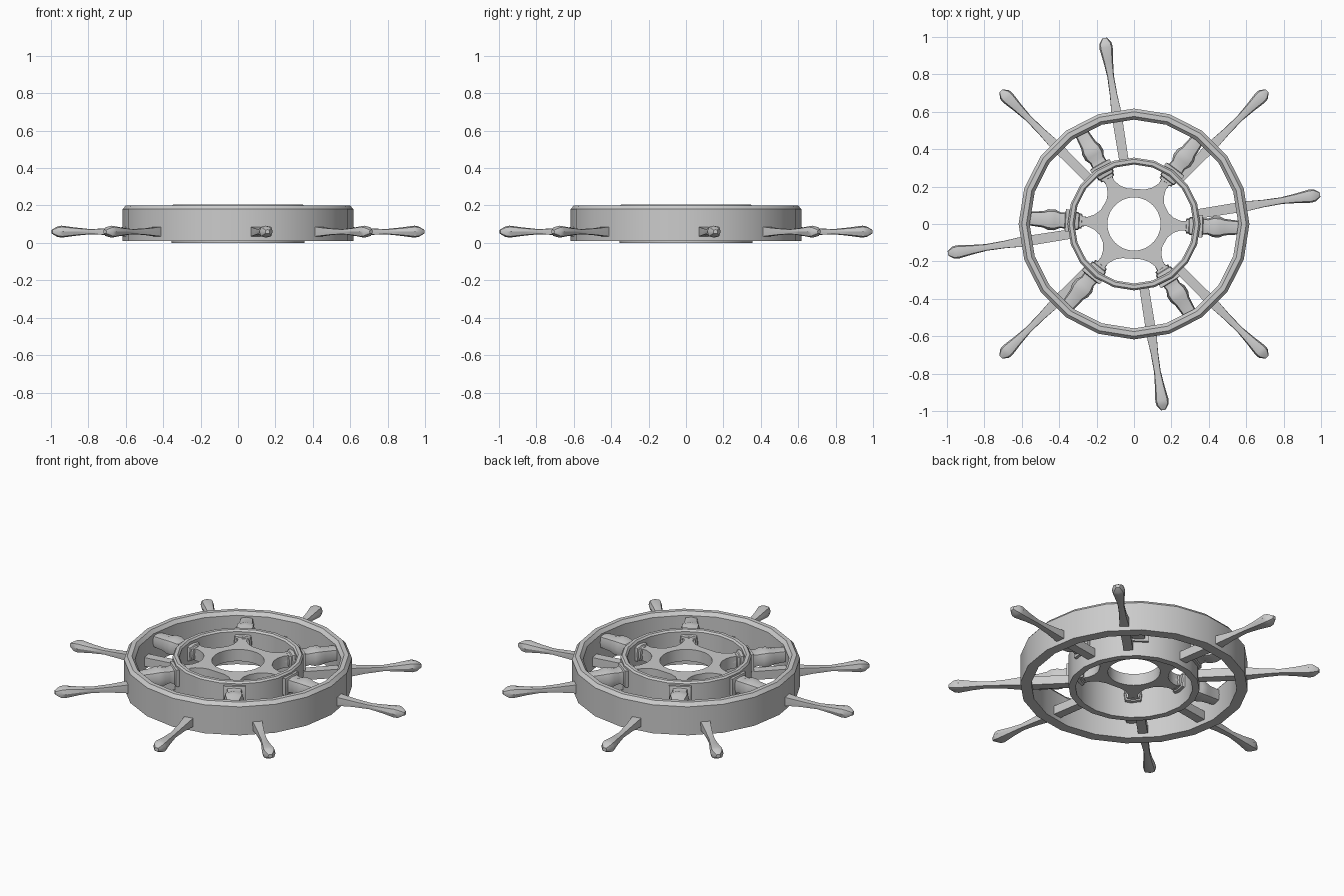
import bpy, bmesh
from math import cos, sin, pi, radians, atan2

if "Cube" in bpy.data.objects:
    bpy.data.objects.remove(bpy.data.objects["Cube"])


def finish(bm, name):
    bmesh.ops.recalc_face_normals(bm, faces=bm.faces)
    me = bpy.data.meshes.new(name)
    bm.to_mesh(me)
    bm.free()
    ob = bpy.data.objects.new(name, me)
    bpy.context.collection.objects.link(ob)
    bpy.ops.object.select_all(action='DESELECT')
    ob.select_set(True)
    bpy.context.view_layer.objects.active = ob
    bpy.ops.object.shade_smooth_by_angle(angle=radians(32))
    return ob


def bridge(bm, a, b):
    n = len(a)
    for i in range(n):
        j = (i + 1) % n
        bm.faces.new((a[i], a[j], b[j], b[i]))


def ring(name, profile, sides):
    """Revolve a closed (radius, z) profile."""
    bm = bmesh.new()
    loops = [[bm.verts.new((r * cos(2 * pi * k / sides), r * sin(2 * pi * k / sides), z))
              for r, z in profile] for k in range(sides)]
    for k in range(sides):
        bridge(bm, loops[k], loops[(k + 1) % sides])
    return finish(bm, name)


def turned(name, stations, angle, z):
    """Loft (radius, half width, half height, squareness) sections outward."""
    bm = bmesh.new()
    ca, sa = cos(angle), sin(angle)
    loops = []
    for r, w, h, q in stations:
        loop = []
        for k in range(8):
            c, s = cos(k * pi / 4), sin(k * pi / 4)
            m = max(abs(c), abs(s)) ** q
            y, dz = w * c / m, h * s / m
            loop.append(bm.verts.new((r * ca - y * sa, r * sa + y * ca, z + dz)))
        loops.append(loop)
    for a, b in zip(loops, loops[1:]):
        bridge(bm, a, b)
    bm.faces.new(loops[0])
    bm.faces.new(loops[-1])
    return finish(bm, name)


# Rims
ring("outer_rim", [(0.617, 0.01), (0.617, 0.18), (0.6, 0.2), (0.575, 0.2),
                   (0.558, 0.18), (0.558, 0.01)], 20)
ring("inner_rim", [(0.355, 0.0), (0.355, 0.195), (0.346, 0.205), (0.327, 0.205),
                   (0.318, 0.195), (0.318, 0.0)], 20)

# Hub plate with six flared arms
spoke_angles = [radians(a) for a in (-2, 53, 120, 177, 231, 302)]
arm = [(0.182, -0.065), (0.212, -0.04), (0.25, -0.025), (0.29, -0.025),
       (0.29, 0.025), (0.25, 0.025), (0.212, 0.04), (0.182, 0.065)]
bm = bmesh.new()
outline = [(x * cos(t) - y * sin(t), x * sin(t) + y * cos(t))
           for t in spoke_angles for x, y in arm]
hole = []
for i, t in enumerate(spoke_angles):
    for k in range(8):
        nxt = spoke_angles[(i + 1) % 6] + (2 * pi if i == 5 else 0)
        prv = spoke_angles[i - 1] - (2 * pi if i == 0 else 0)
        lo, hi = (t + prv) / 2, (t + nxt) / 2
        a = lo + (hi - lo) * (k + 0.5) / 8
        hole.append((0.142 * cos(a), 0.142 * sin(a)))
loops = [[bm.verts.new((x, y, z)) for x, y in pts]
         for pts, z in ((outline, 0.1), (outline, 0.17), (hole, 0.17), (hole, 0.1))]
for k in range(4):
    bridge(bm, loops[k], loops[(k + 1) % 4])
finish(bm, "hub")

# Turned spindles between hub and outer rim
spindle = [(0.255, 0.025, 0.03, 0.5), (0.277, 0.027, 0.03, 0.5), (0.28, 0.04, 0.038, 0.5),
           (0.293, 0.04, 0.038, 0.5), (0.297, 0.047, 0.044, 0.6), (0.325, 0.05, 0.045, 0.8),
           (0.352, 0.06, 0.05, 1), (0.366, 0.06, 0.05, 1), (0.37, 0.043, 0.042, 0.7),
           (0.395, 0.042, 0.04, 0.5), (0.425, 0.056, 0.05, 0.3), (0.46, 0.055, 0.05, 0.3),
           (0.485, 0.044, 0.042, 0.4), (0.568, 0.036, 0.036, 0.5)]
for i, t in enumerate(spoke_angles):
    turned(f"spindle_{i + 1}", spindle, t, 0.135)

# Eight outer handles
handle = [(0.335, 0.025, 0.025, 1), (0.6, 0.027, 0.026, 1), (0.7, 0.02, 0.018, 0.8),
          (0.8, 0.018, 0.014, 0.5), (0.88, 0.026, 0.022, 0.3), (0.955, 0.036, 0.032, 0.3),
          (0.978, 0.033, 0.028, 0.3), (1.007, 0.012, 0.011, 0.3)]
for i in range(4):
    turned(f"handle_{2 * i + 1}", handle, radians(9 + 90 * i), 0.06)
    turned(f"handle_{2 * i + 2}", handle, radians(45 + 90 * i), 0.06)
